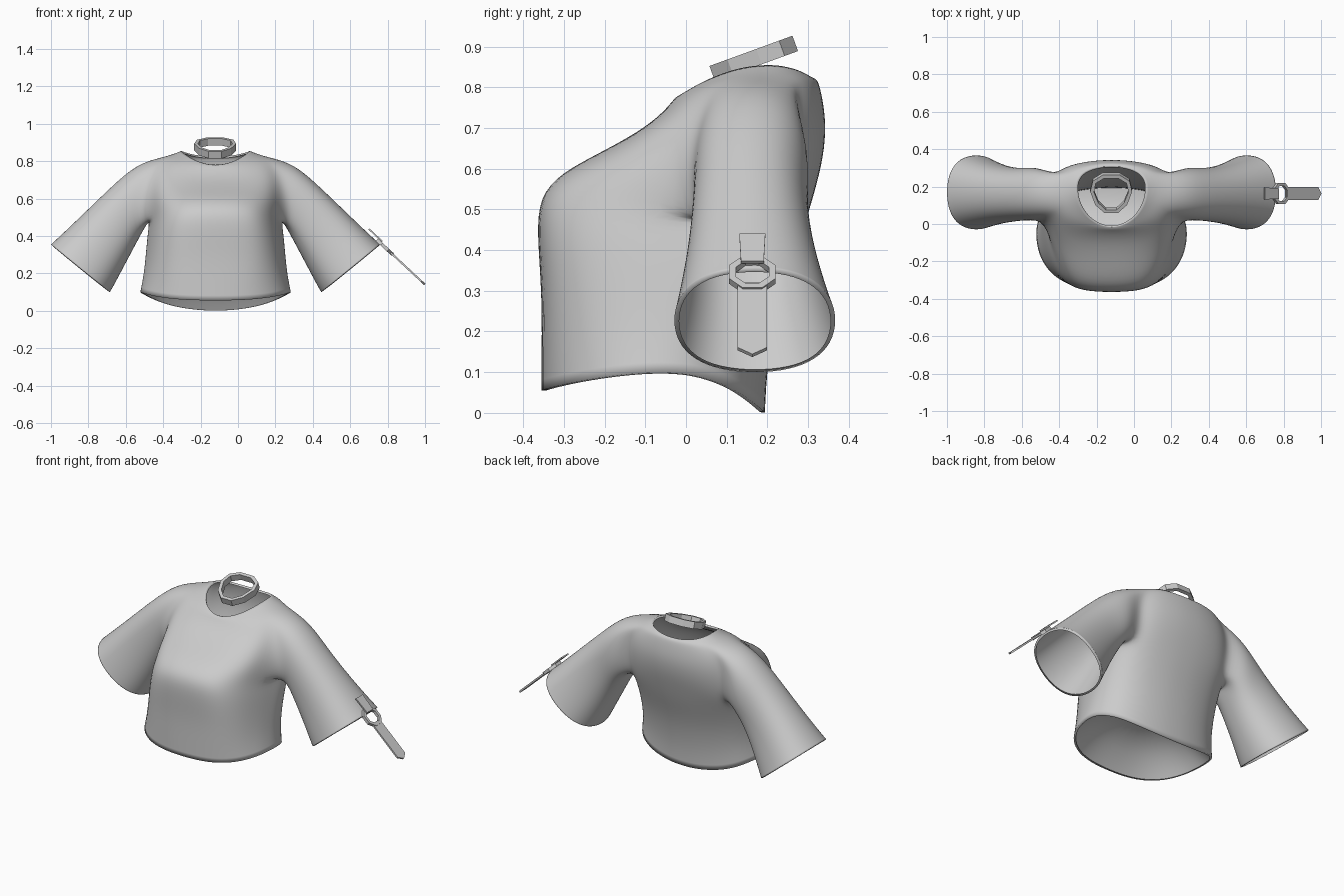
import bpy, bmesh
from math import sin, cos, pi, radians, copysign
from mathutils import Vector, Matrix

cube = bpy.data.objects.get("Cube")
if cube:
    bpy.data.objects.remove(cube)

grey = bpy.data.materials.new("plain_grey")
grey.use_nodes = True
grey.diffuse_color = (0.6, 0.6, 0.6, 1)
grey.node_tree.nodes["Principled BSDF"].inputs["Base Color"].default_value = (0.6, 0.6, 0.6, 1)


def finish(name, bm, matrix=Matrix()):
    bmesh.ops.recalc_face_normals(bm, faces=bm.faces)
    mesh = bpy.data.meshes.new(name)
    bm.to_mesh(mesh)
    bm.free()
    mesh.materials.append(grey)
    ob = bpy.data.objects.new(name, mesh)
    ob.matrix_world = matrix
    bpy.context.collection.objects.link(ob)
    return ob


def smooth_half(ob):
    """Mirror a half mesh and smooth it."""
    ob.modifiers.new("mirror", 'MIRROR').use_clip = True
    sub = ob.modifiers.new("smooth", 'SUBSURF')
    sub.levels = sub.render_levels = 2
    for p in ob.data.polygons:
        p.use_smooth = True


# Shirt body, left half: half width, side y, front y, back y, front z, side z, back z,
# front squareness, front taper
BODY = [
    (.405, -.05, -.356, .195, .055, .10, .00, 2.8, .06),
    (.385, -.03, -.356, .20, .16, .20, .12, 3.2, .09),
    (.375, .01, -.356, .23, .30, .31, .28, 3.8, .13),
    (.365, .07, -.368, .28, .44, .42, .42, 4.0, .15),
    (.355, .14, -.363, .31, .53, .49, .52, 3.8, .15),
    (.36, .15, -.31, .335, .59, .58, .61, 3.2, .12),
    (.36, .15, -.20, .345, .645, .67, .69, 2.7, .06),
    (.34, .155, -.10, .34, .70, .76, .75, 2.6, .0),
    (.29, .165, -.045, .33, .75, .82, .80, 2.7, .0),
    (.235, .185, -.028, .322, .775, .835, .82, 2.3, .0),
    (.185, .20, -.015, .308, .78, .855, .825, 2.1, .0),
]
FRONT = [0, .2, .42, .7, .9, .985, 1]       # depth of each column towards the front
BACK = [0, .3, .6, .77, .9, .985, 1]        # and towards the back

bm = bmesh.new()
grid = []
for w, ys, yf, yb, zf, zs, zb, square, taper in BODY:
    row = {}
    for k in range(-6, 7):
        if k < 0:
            t, y_end, z_end, e, narrow, drop = FRONT[-k], yf, zf, square, taper, 2
        else:
            t, y_end, z_end, e, narrow, drop = BACK[k], yb, zb, 2.4, 0, 2.3
        x = w * (1 - t ** e) ** (1 / e) * (1 - narrow * t)
        row[k] = bm.verts.new((x, ys + (y_end - ys) * t, zs + (z_end - zs) * t ** drop))
    grid.append(row)
for r in range(len(grid) - 1):
    for k in range(-6, 6):
        if not (4 <= r <= 7 and -2 <= k <= 1):      # leave the armhole open
            bm.faces.new((grid[r][k], grid[r][k + 1], grid[r + 1][k + 1], grid[r + 1][k]))
hem = [grid[0][k].co.copy() for k in range(-6, 7)]

# Sleeve, grown from the armhole loop: top x, top z, bottom x, bottom z, front y, back y
SLEEVE = [
    (.42, .79, .385, .43, .02, .31),
    (.56, .665, .43, .345, .015, .297),
    (.72, .51, .49, .23, .00, .32),
    (.86, .378, .552, .112, -.028, .363),
    (.883, .358, .562, .097, -.033, .371),
]
loop = ([grid[4][k] for k in (0, 1, 2)] + [grid[r][2] for r in (5, 6, 7)]
        + [grid[8][k] for k in (2, 1, 0, -1, -2)] + [grid[r][-2] for r in (7, 6, 5)]
        + [grid[4][k] for k in (-2, -1)])


def squared(v):
    return copysign(abs(v) ** .87, v)


for tx, tz, bx, bz, yf, yb in SLEEVE:
    ring = []
    for j in range(16):
        t = 2 * pi * j / 16
        f = (1 - squared(cos(t))) / 2
        ring.append(bm.verts.new((bx + (tx - bx) * f, (yf + yb) / 2 + (yb - yf) / 2 * squared(sin(t)),
                                  bz + (tz - bz) * f)))
    for j in range(16):
        n = (j + 1) % 16
        bm.faces.new((loop[j], loop[n], ring[n], ring[j]))
    loop = ring

centre = Matrix.Translation((-.12, 0, 0))
shirt = finish("shirt", bm, centre)
smooth_half(shirt)
rim = shirt.modifiers.new("rim", 'SOLIDIFY')
rim.thickness = .012
rim.use_rim_only = True

# Domed lining that closes the hem from inside
bm = bmesh.new()
middle = Vector((0, -.08, .25))
rows = [[bm.verts.new(p.lerp(middle, f) + Vector((0, 0, lift))) for p in hem]
        for f, lift in ((.0, 0), (.12, .03), (.35, .06), (.65, .05))]
for a, b in zip(rows, rows[1:]):
    for i in range(12):
        bm.faces.new((a[i], a[i + 1], b[i + 1], b[i]))
tip = bm.verts.new(middle)
for i in range(12):
    bm.faces.new((rows[-1][i], rows[-1][i + 1], tip))
smooth_half(finish("hem_lining", bm, centre))


def band(name, outline, wall, height, matrix):
    """Flat-sided closed band around an outline of (x, y) points."""
    bm = bmesh.new()
    rows = []
    for x, y in outline:
        p = Vector((x, y, 0))
        q = p - p.normalized() * wall
        up = Vector((0, 0, height / 2))
        rows.append([bm.verts.new(v) for v in (p - up, p + up, q + up, q - up)])
    for a, b in zip(rows, rows[1:] + rows[:1]):
        for i in range(4):
            n = (i + 1) % 4
            bm.faces.new((a[i], b[i], b[n], a[n]))
    return finish(name, bm, matrix)


def plate(name, points, thick, matrix):
    """Flat plate from an outline."""
    bm = bmesh.new()
    face = bm.faces.new([bm.verts.new((x, y, -thick / 2)) for x, y in points])
    out = bmesh.ops.extrude_face_region(bm, geom=[face])
    bmesh.ops.translate(bm, vec=(0, 0, thick),
                        verts=[v for v in out["geom"] if isinstance(v, bmesh.types.BMVert)])
    return finish(name, bm, matrix)


# Choker, narrower at the front and tilted up at the back
half = [(.035, -.107), (.085, -.06), (.112, .015), (.098, .075), (.045, .11)]
outline = half + [(-x, y) for x, y in reversed(half)]
band("choker", outline, .02, .04,
     Matrix.Translation((-.122, .165, .87)) @ Matrix.Rotation(radians(20), 4, 'X'))

# Sleeve strap: ring, short tab on the cuff and long hanging tab
place = Matrix.Translation((.785, .163, .34)) @ Matrix.Rotation(radians(43), 4, 'Y')
octagon = [(.062 * cos(pi * (i + .5) / 4), .062 * sin(pi * (i + .5) / 4)) for i in range(8)]
band("strap_ring", octagon, .018, .018, place)
for i, z in enumerate((-.013, .013)):
    plate("strap_short_tab_%d" % (i + 1), [(-.13, -.032), (-.03, -.028), (-.03, .028), (-.13, .032)],
          .008, place @ Matrix.Translation((0, 0, z)))
plate("strap_long_tab", [(.035, -.036), (.268, -.036), (.292, 0), (.268, .036), (.035, .036)], .01, place)
